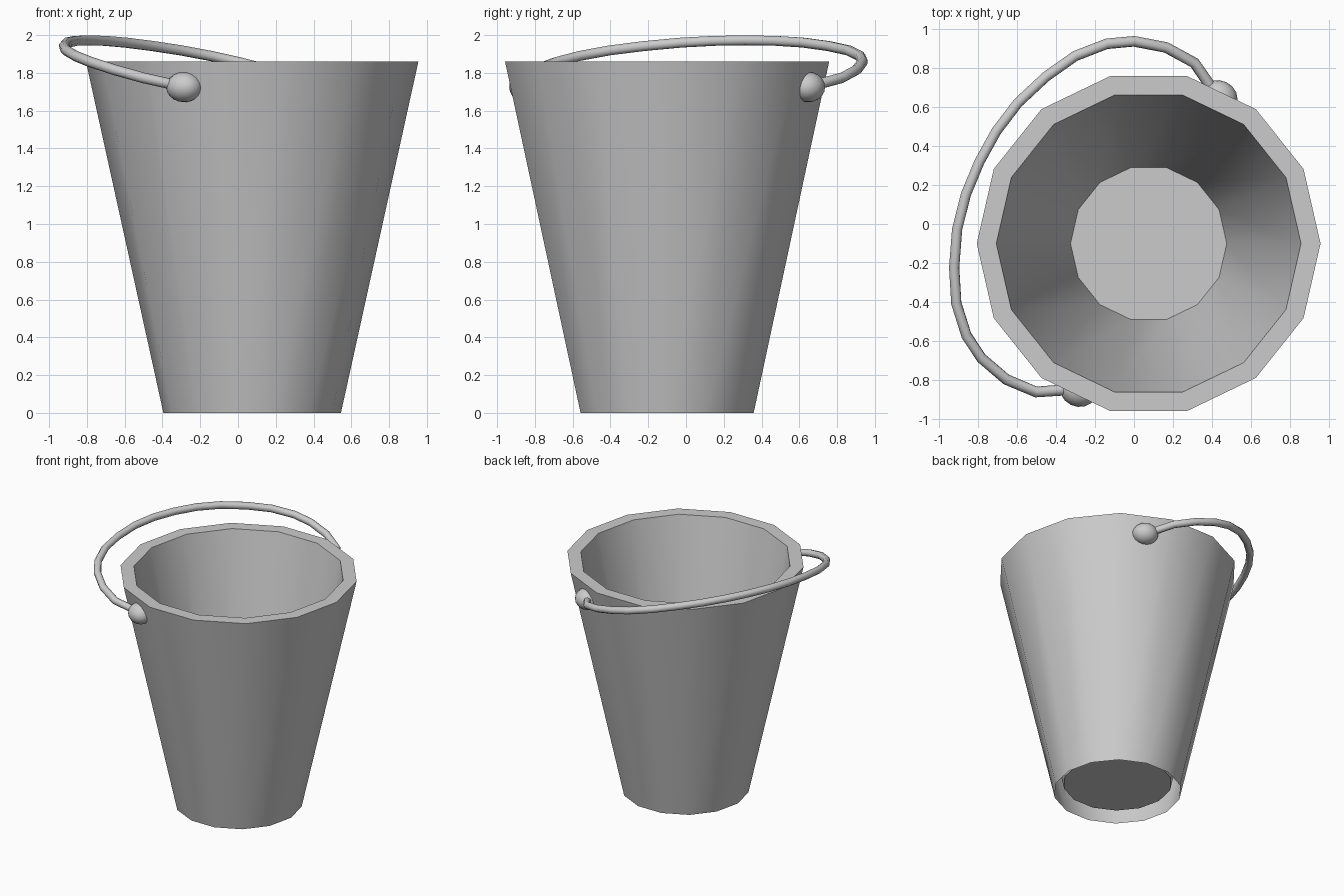
import bpy, bmesh, math
from mathutils import Vector, Matrix

if "Cube" in bpy.data.objects:
    bpy.data.objects.remove(bpy.data.objects["Cube"])

CX, CY, SIDES = 0.075, -0.10, 14
AXIS = math.radians(2.5 * 360 / SIDES)      # direction of the knob pair (a wall facet)
KNOB_Z, TILT = 1.725, 0.257                 # pivot height and handle slope


def smooth(obj, angle):
    bpy.ops.object.select_all(action='DESELECT')
    obj.select_set(True)
    bpy.context.view_layer.objects.active = obj
    bpy.ops.object.shade_smooth_by_angle(angle=math.radians(angle))


def bm_object(name, bm):
    mesh = bpy.data.meshes.new(name)
    bm.to_mesh(mesh)
    bm.free()
    obj = bpy.data.objects.new(name, mesh)
    bpy.context.collection.objects.link(obj)
    return obj


# Bucket: outer wall open underneath, flat rim, inner wall and raised floor
profile = [(0.47, 0.0), (0.88, 1.86), (0.78, 1.86), (0.40, 0.07)]
bm = bmesh.new()
rings = []
for r, z in profile:
    rings.append([bm.verts.new((CX + r * math.cos(2 * math.pi * i / SIDES),
                                CY + r * math.sin(2 * math.pi * i / SIDES), z))
                  for i in range(SIDES)])
for a, b in zip(rings, rings[1:]):
    for i in range(SIDES):
        j = (i + 1) % SIDES
        bm.faces.new((a[i], a[j], b[j], b[i]))
bm.faces.new(rings[-1])
smooth(bm_object("bucket", bm), 30)

# Knobs: flattened balls set into opposite facets
for name, turn in (("back_knob", 0), ("front_knob", math.pi)):
    a = AXIS + turn
    bm = bmesh.new()
    bmesh.ops.create_uvsphere(bm, u_segments=16, v_segments=10, radius=1)
    place = (Matrix.Translation((CX + 0.83 * math.cos(a), CY + 0.83 * math.sin(a), KNOB_Z))
             @ Matrix.Rotation(a, 4, 'Z') @ Matrix.Diagonal((0.087, 0.097, 0.08, 1)))
    bm.transform(place)
    smooth(bm_object(name, bm), 60)

# Handle: symmetric tilted hoop, half profile as (along axis, away from axis)
half = [(0.83, 0.01), (0.875, 0.085), (0.935, 0.19), (0.943, 0.355), (0.90, 0.517),
        (0.828, 0.637), (0.702, 0.755), (0.542, 0.844), (0.36, 0.915), (0.18, 0.952)]
path = half + [(0, 0.962)] + [(-t, d) for t, d in reversed(half)]
along = Vector((math.cos(AXIS), math.sin(AXIS), 0))
away = Vector((-math.sin(AXIS), math.cos(AXIS), TILT))
curve = bpy.data.curves.new("handle", 'CURVE')
curve.dimensions = '3D'
curve.bevel_depth = 0.028
curve.bevel_resolution = 2
curve.use_fill_caps = True
spline = curve.splines.new('POLY')
spline.points.add(len(path) - 1)
for p, (t, d) in zip(spline.points, path):
    p.co = (*(Vector((CX, CY, KNOB_Z)) + along * t + away * d), 1)
spline.use_smooth = True
handle = bpy.data.objects.new("handle", curve)
bpy.context.collection.objects.link(handle)
